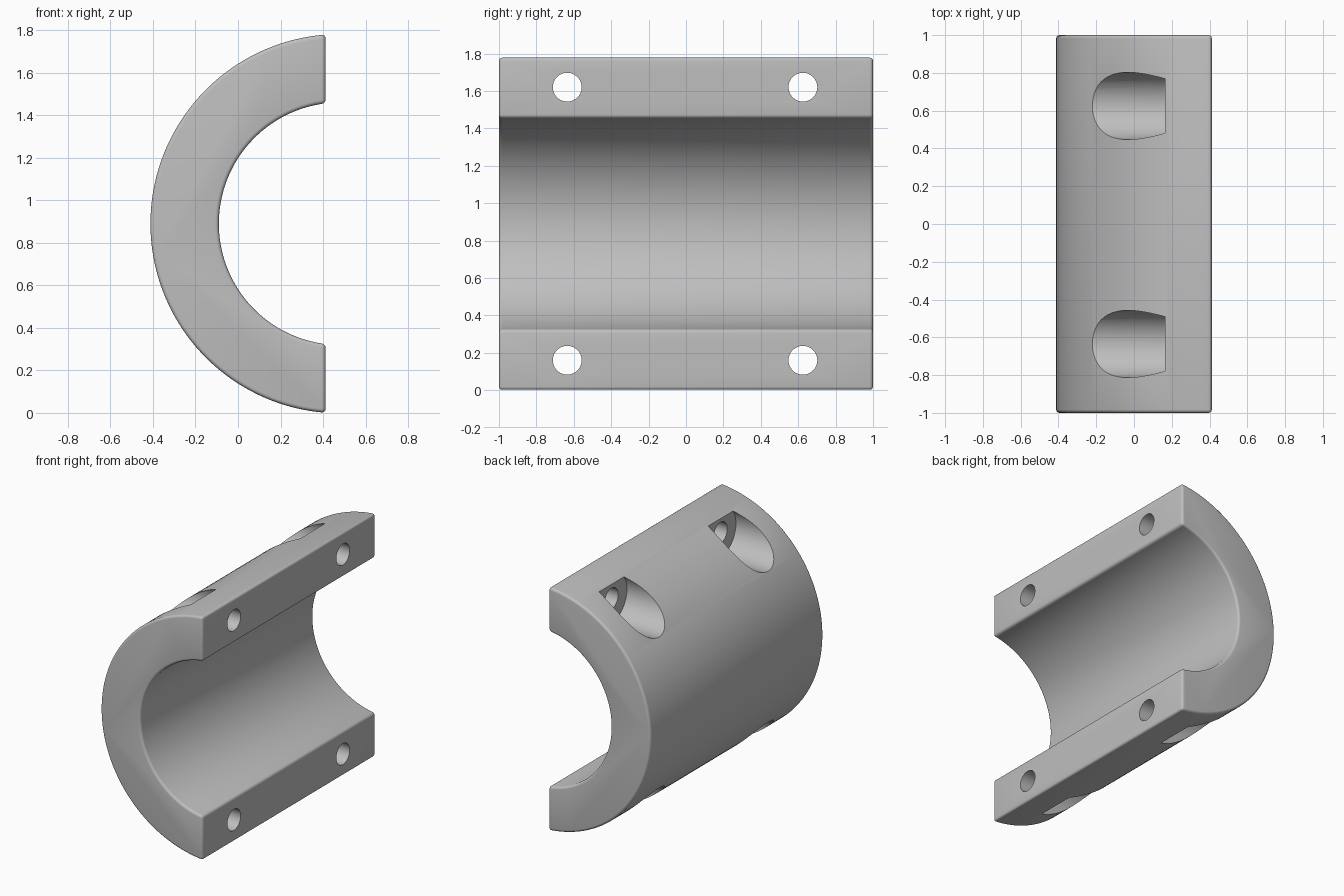
import bpy, bmesh
from math import acos, cos, sin, pi, radians

cube = bpy.data.objects.get("Cube")
if cube:
    bpy.data.objects.remove(cube, do_unlink=True)

FACE_X, AXIS_X, AXIS_Z = 0.412, 0.48, 0.89
OUTER, INNER, HALF_LEN = 0.892, 0.57, 1.0
SEGMENTS = 72

grey = bpy.data.materials.new("plain grey")
grey.use_nodes = True
colour = (0.52, 0.52, 0.52, 1)
grey.diffuse_color = colour
grey.node_tree.nodes["Principled BSDF"].inputs["Base Color"].default_value = colour


def make_object(name, bm):
    bmesh.ops.recalc_face_normals(bm, faces=bm.faces)
    mesh = bpy.data.meshes.new(name)
    bm.to_mesh(mesh)
    bm.free()
    obj = bpy.data.objects.new(name, mesh)
    bpy.context.collection.objects.link(obj)
    mesh.materials.append(grey)
    return obj


def arc(radius):
    """Arc of the shell, cut off at the flat joint face."""
    half = acos((AXIS_X - FACE_X) / radius)
    for i in range(SEGMENTS + 1):
        a = pi - half + 2 * half * i / SEGMENTS
        yield AXIS_X + radius * cos(a), AXIS_Z + radius * sin(a)


def add_bolt_cutter(bm, y, z):
    """Stepped cylinder along x: wide head pocket, then bolt hole."""
    sides = 48
    rings = []
    for x, r in ((-1, 0.178), (0.165, 0.178), (0.165, 0.077), (0.8, 0.077)):
        rings.append([bm.verts.new((x, y + r * cos(2 * pi * i / sides),
                                    z + r * sin(2 * pi * i / sides)))
                      for i in range(sides)])
    for a, b in zip(rings, rings[1:]):
        for i in range(sides):
            j = (i + 1) % sides
            bm.faces.new((a[i], a[j], b[j], b[i]))
    bm.faces.new(rings[0])
    bm.faces.new(rings[-1])


# Half shell: C-shaped section extruded along y
bm = bmesh.new()
section = list(arc(OUTER)) + list(arc(INNER))[::-1]
end = bm.faces.new([bm.verts.new((x, -HALF_LEN, z)) for x, z in section])
result = bmesh.ops.extrude_face_region(bm, geom=[end], use_keep_orig=True)
moved = [v for v in result["geom"] if isinstance(v, bmesh.types.BMVert)]
bmesh.ops.translate(bm, verts=moved, vec=(0, 2 * HALF_LEN, 0))
shell = make_object("half_clamp_shell", bm)

# Four counterbored bolt holes
bm = bmesh.new()
for y in (-0.635, 0.625):
    for side in (-1, 1):
        add_bolt_cutter(bm, y, AXIS_Z + side * 0.73)
cutter = make_object("bolt_hole_cutter", bm)
cutter.hide_render = True

# Rounded edges first, then the holes
bevel = shell.modifiers.new("rounded_edges", "BEVEL")
bevel.width = 0.018
bevel.segments = 4
bevel.limit_method = "ANGLE"
bevel.angle_limit = radians(40)
cut = shell.modifiers.new("bolt_holes", "BOOLEAN")
cut.operation = "DIFFERENCE"
cut.solver = "EXACT"
cut.object = cutter

bpy.ops.object.select_all(action="DESELECT")
shell.select_set(True)
bpy.context.view_layer.objects.active = shell
for name in ("rounded_edges", "bolt_holes"):
    bpy.ops.object.modifier_apply(modifier=name)
bpy.data.objects.remove(cutter, do_unlink=True)
bpy.ops.object.shade_smooth_by_angle(angle=radians(32))
